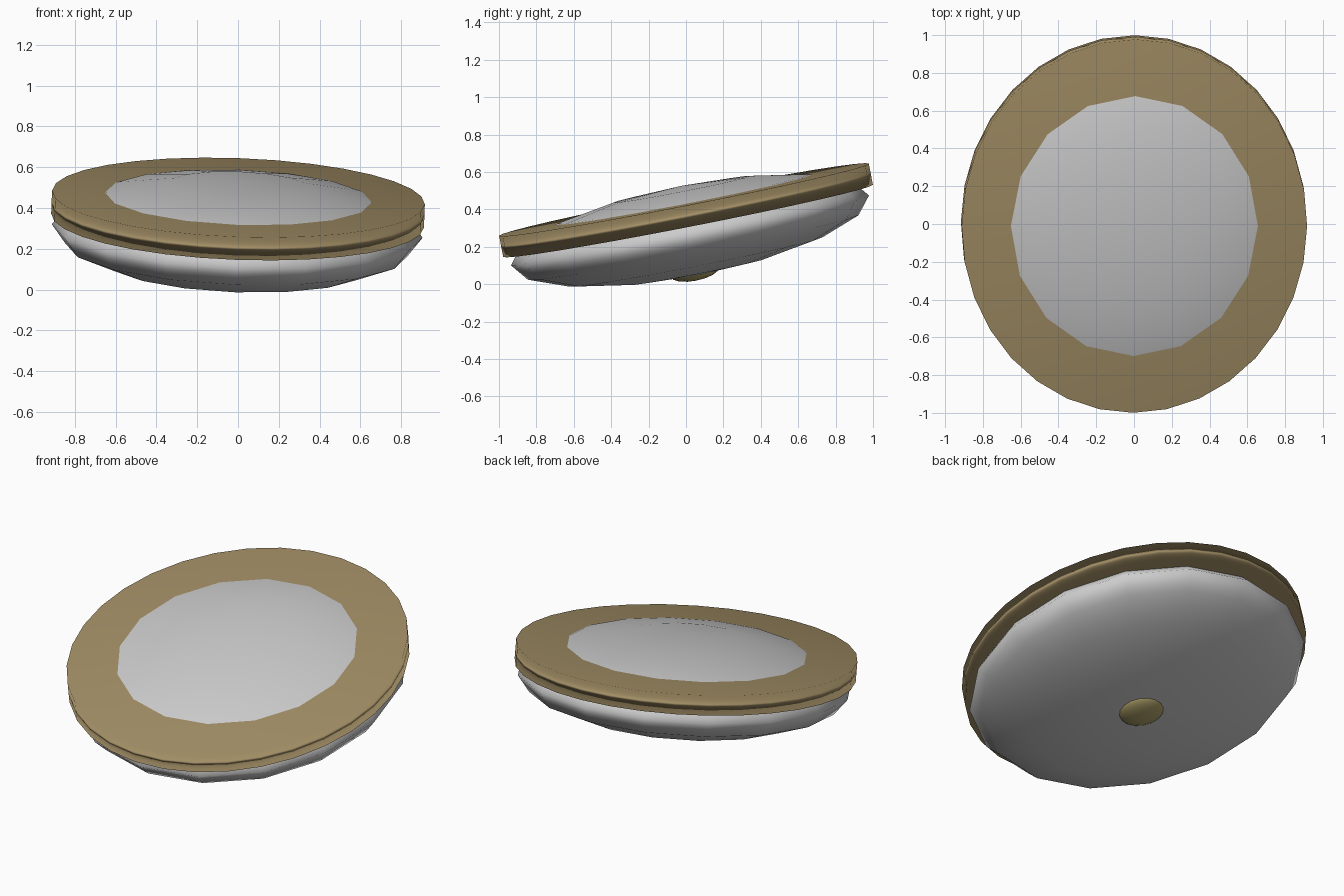
import bpy
from math import radians
from mathutils import Euler, Vector

if "Cube" in bpy.data.objects:
    bpy.data.objects.remove(bpy.data.objects["Cube"])

TILT = Euler((radians(11.05), radians(2.1), 0))
CENTRE = Vector((0, 0, 0.395))


def finish(name, offset, scale, colour=None):
    """Name, place along the tilted axis, smooth and colour the new object."""
    ob = bpy.context.object
    ob.name = name
    ob.rotation_euler = TILT
    ob.scale = scale
    ob.location = CENTRE + TILT.to_matrix() @ Vector(offset)
    bpy.ops.object.shade_smooth()
    if colour:
        mat = bpy.data.materials.new(name + "_colour")
        mat.diffuse_color = (*colour, 1)
        mat.use_nodes = True
        mat.node_tree.nodes["Principled BSDF"].inputs["Base Color"].default_value = mat.diffuse_color
        ob.data.materials.append(mat)
    return ob


# Oval rim slab, smooth shaded over its edges
bpy.ops.mesh.primitive_cylinder_add(vertices=32, radius=1, depth=1)
finish("rim", (0, 0, 0), (0.915, 1.007, 0.115), (0.36, 0.27, 0.13))

# Low-poly flattened body bulging through the rim
bpy.ops.mesh.primitive_uv_sphere_add(segments=16, ring_count=8, radius=1)
finish("body", (0, 0, -0.11), (0.91, 0.975, 0.243))

# Small button under the body
bpy.ops.mesh.primitive_uv_sphere_add(segments=16, ring_count=8, radius=1)
finish("bottom_button", (0, -0.018, -0.335), (0.13, 0.13, 0.045), (0.42, 0.35, 0.14))
